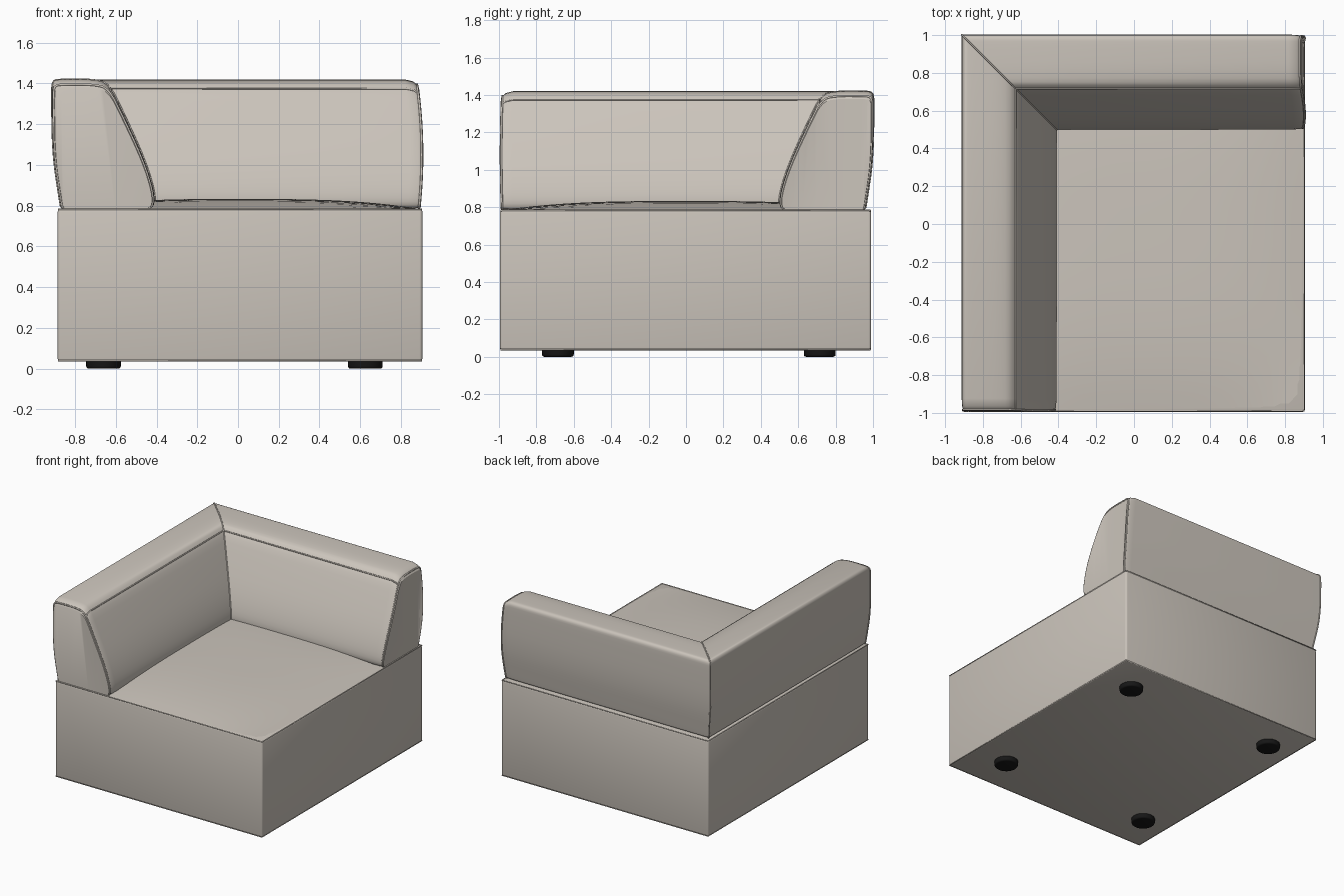
import bpy
import bmesh
from mathutils import Vector

if "Cube" in bpy.data.objects:
    bpy.data.objects.remove(bpy.data.objects["Cube"], do_unlink=True)


def material(name, rgb):
    m = bpy.data.materials.new(name)
    m.use_nodes = True
    m.diffuse_color = (*rgb, 1)
    m.node_tree.nodes["Principled BSDF"].inputs["Base Color"].default_value = (*rgb, 1)
    return m


fabric = material("warm grey fabric", (0.60, 0.555, 0.50))
black = material("black plastic", (0.008, 0.008, 0.008))


def add_object(name, bm, mat, angle=0.6):
    bmesh.ops.recalc_face_normals(bm, faces=bm.faces)
    mesh = bpy.data.meshes.new(name)
    bm.to_mesh(mesh)
    bm.free()
    mesh.materials.append(mat)
    ob = bpy.data.objects.new(name, mesh)
    bpy.context.collection.objects.link(ob)
    bpy.ops.object.select_all(action='DESELECT')
    ob.select_set(True)
    bpy.context.view_layer.objects.active = ob
    bpy.ops.object.shade_smooth_by_angle(angle=angle)
    return ob


def piping(name, points, closed=False, radius=0.006):
    curve = bpy.data.curves.new(name, 'CURVE')
    curve.dimensions = '3D'
    curve.bevel_depth = radius
    curve.bevel_resolution = 1
    spline = curve.splines.new('POLY')
    spline.points.add(len(points) - 1)
    for p, co in zip(spline.points, points):
        p.co = (*co, 1)
    spline.use_cyclic_u = closed
    curve.materials.append(fabric)
    ob = bpy.data.objects.new(name, curve)
    bpy.context.collection.objects.link(ob)


# Upholstered base block with softly rounded edges
X0, X1, Y0, Y1, Z0, Z1 = -0.885, 0.905, -0.995, 0.99, 0.035, 0.785
centre = Vector(((X0 + X1) / 2, (Y0 + Y1) / 2, (Z0 + Z1) / 2))
half = Vector((X1 - X0, Y1 - Y0, Z1 - Z0)) / 2
bm = bmesh.new()
bmesh.ops.create_cube(bm, size=2)
for v in bm.verts:
    v.co = centre + v.co * half
bmesh.ops.bevel(bm, geom=bm.edges[:], offset=0.014, segments=3, profile=0.5, affect='EDGES')
add_object("base", bm, fabric)

# Crowned seat cushion top
bm = bmesh.new()
bmesh.ops.create_grid(bm, x_segments=24, y_segments=24, size=1)
for v in bm.verts:
    u, w = v.co.x, v.co.y
    crown = (1 - abs(u) ** 3) * (1 - abs(w) ** 3)
    v.co = (centre.x + u * (half.x - 0.012), centre.y + w * (half.y - 0.012), Z1 - 0.001 + 0.049 * crown)
add_object("seat_top", bm, fabric)

# Piping around the top and bottom edges of the base
for name, z in (("base_top_piping", Z1 - 0.003), ("base_bottom_piping", Z0 + 0.004)):
    a = 0.005
    piping(name, [(X0 + a, Y0 + a, z), (X1 - a, Y0 + a, z),
                  (X1 - a, Y1 - a, z), (X0 + a, Y1 - a, z)], True, 0.005)

# Backrest cross-section: inward distance and height, smoothed by corner cutting
profile = [(.08, .788), (.042, .788), (.036, .82), (0, 1.06), (-.003, 1.36), (0, 1.415),
           (.05, 1.42), (.20, 1.42), (.275, 1.40), (.345, 1.26), (.45, 1.03),
           (.50, .87), (.50, .79), (.45, .788)]
profile = [Vector(p) for p in profile]
for _ in range(2):
    cut = []
    for i, p in enumerate(profile):
        q = profile[(i + 1) % len(profile)]
        cut += [p.lerp(q, 0.25), p.lerp(q, 0.75)]
    profile = cut
OUT_X, OUT_Y = -0.91, 1.0


def shrunk(p, k):
    """Pull the section in near a rounded end."""
    return 0.25 + (p.x - 0.25) * (1 - 0.05 * k), 0.788 + (p.y - 0.788) * (1 - 0.065 * k)


def arm_ring(y, k):
    ring = []
    for p in profile:
        d, z = shrunk(p, k)
        ring.append(Vector((OUT_X + d, y + 0.006 * ((z - 1.08) / 0.3) ** 2, z)))
    return ring


def back_ring(x, k):
    ring = []
    for p in profile:
        d, z = shrunk(p, k)
        ring.append(Vector((x - 0.018 * ((z - 1.05) / 0.3) ** 2, OUT_Y - d, z)))
    return ring


corner = [Vector((OUT_X + p.x, OUT_Y - p.x, p.y)) for p in profile]
ends = [(0, 1), (0.008, 0.6), (0.025, 0.25), (0.065, 0)]
arm = [arm_ring(-0.996 + s, k) for s, k in ends]
back = [back_ring(0.91 - s, k) for s, k in reversed(ends)]
rings = arm + [corner] + back

# L-shaped arm and backrest, swept through the mitred corner
bm = bmesh.new()
loops = [[bm.verts.new(co) for co in ring] for ring in rings]
n = len(profile)
for a, b in zip(loops, loops[1:]):
    for i in range(n):
        j = (i + 1) % n
        bm.faces.new((a[i], a[j], b[j], b[i]))
caps = [bm.faces.new(loops[0]), bm.faces.new(loops[-1])]
bmesh.ops.triangulate(bm, faces=caps)
add_object("arm_and_backrest", bm, fabric, 0.5)

# Piping on the two ends, the mitre and the inner top edge
piping("arm_end_piping", rings[1], True)
piping("back_end_piping", rings[-2], True)
piping("mitre_piping", corner, True, 0.005)
seam = min(range(n), key=lambda i: (profile[i] - Vector((0.28, 1.37))).length)
piping("inner_top_piping", [r[seam] for r in rings[1:-1]], radius=0.005)

# Low round feet
for side, x in (("right", -0.66), ("left", 0.625)):
    for end, y in (("front", -0.685), ("back", 0.715)):
        bm = bmesh.new()
        bmesh.ops.create_cone(bm, cap_ends=True, segments=32, radius1=0.085, radius2=0.085, depth=0.045)
        bmesh.ops.translate(bm, verts=bm.verts, vec=(x, y, 0.0225))
        rim = [e for e in bm.edges if all(v.co.z < 0.01 for v in e.verts)]
        bmesh.ops.bevel(bm, geom=rim, offset=0.012, segments=3, profile=0.5, affect='EDGES')
        add_object(f"{end}_{side}_foot", bm, black)
